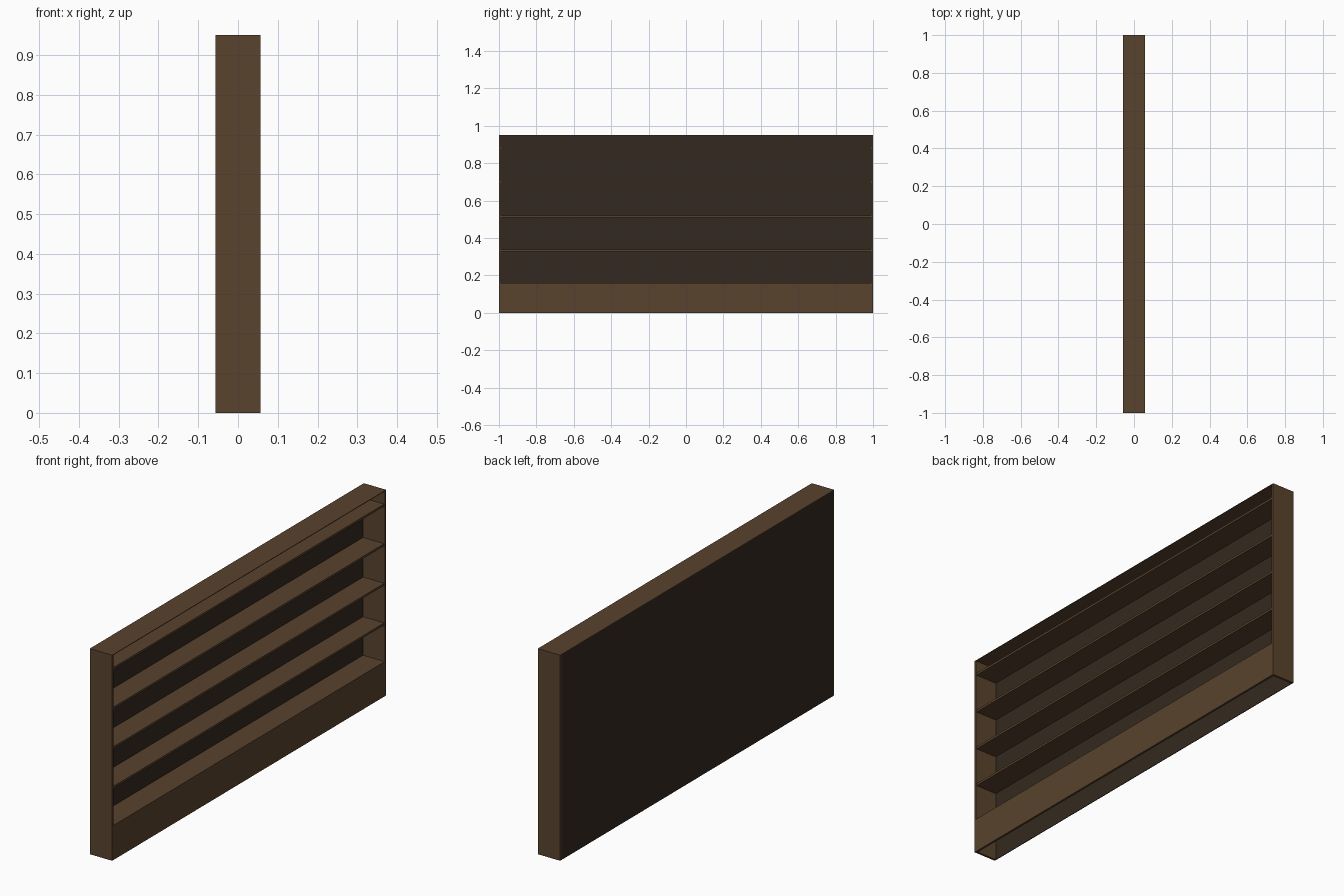
import bpy

if "Cube" in bpy.data.objects:
    bpy.data.objects.remove(bpy.data.objects["Cube"])

W, H = 0.057, 0.95      # half depth in x, total height
T = 0.01                # board thickness
SKIN = 0.003            # thin top and back sheets
BASE = 0.16             # plinth height


def material(name, color):
    m = bpy.data.materials.new(name)
    m.diffuse_color = (*color, 1)
    m.use_nodes = True
    m.node_tree.nodes["Principled BSDF"].inputs["Base Color"].default_value = m.diffuse_color
    return m


wood = material("brown_wood", (0.1, 0.056, 0.026))
dark = material("dark_wood", (0.034, 0.022, 0.014))


def box(name, x, y, z, mat):
    """Box from (min, max) pairs along each axis."""
    bpy.ops.mesh.primitive_cube_add(size=1, location=[sum(p) / 2 for p in (x, y, z)])
    o = bpy.context.object
    o.name = name
    o.scale = [p[1] - p[0] for p in (x, y, z)]
    bpy.ops.object.transform_apply(location=False, rotation=False, scale=True)
    o.data.materials.append(mat)
    return o


inner = (-1 + T, 1 - T)

# End panels
box("left_end_panel", (-W, W), (-1, -1 + T), (0, H), wood)
box("right_end_panel", (-W, W), (1 - T, 1), (0, H), wood)

# Top sheet and dark back sheet
box("top_panel", (-W, W), inner, (H - SKIN, H), wood)
box("back_panel", (-W, -W + SKIN), inner, (0, H - SKIN), dark)

# Plinth board, open underneath, and the bottom shelf behind it
box("plinth", (W - T, W), inner, (0, BASE), wood)
box("bottom_shelf", (-W + SKIN, W - T), inner, (BASE - T, BASE), wood)

# Evenly spaced shelves
for i in range(4):
    z = 0.333 + i * 0.183
    box(f"shelf_{i + 1}", (-W + SKIN, W - 0.003), inner, (z - T / 2, z + T / 2), wood)
